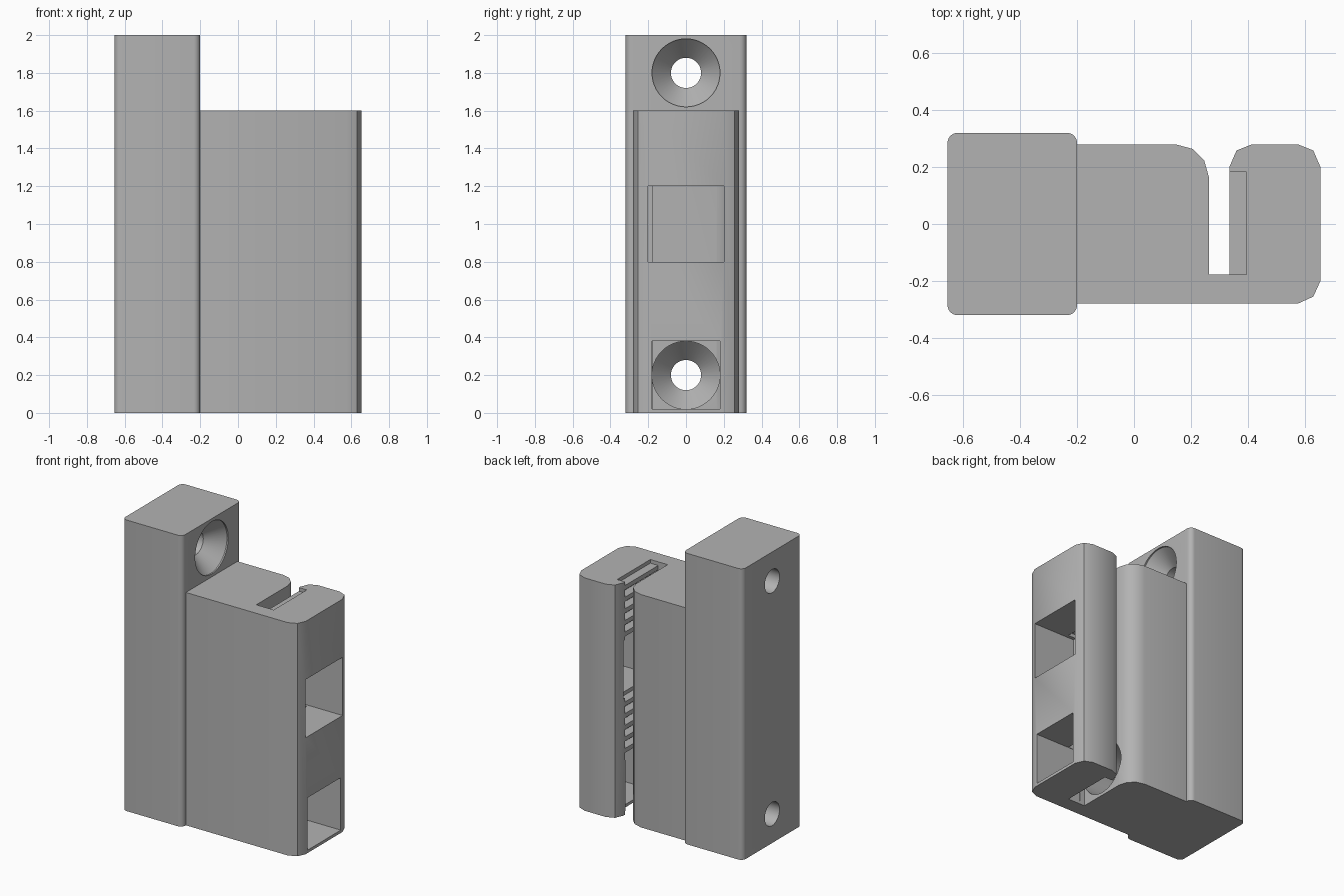
import bpy, bmesh, math
from mathutils import Matrix

if "Cube" in bpy.data.objects:
    bpy.data.objects.remove(bpy.data.objects["Cube"])

grey = bpy.data.materials.new("plain grey")
grey.diffuse_color = (0.45, 0.45, 0.45, 1)
grey.use_nodes = True
grey.node_tree.nodes["Principled BSDF"].inputs["Base Color"].default_value = grey.diffuse_color


def make(name, bm):
    bmesh.ops.recalc_face_normals(bm, faces=bm.faces)
    me = bpy.data.meshes.new(name)
    bm.to_mesh(me)
    bm.free()
    me.materials.append(grey)
    ob = bpy.data.objects.new(name, me)
    bpy.context.collection.objects.link(ob)
    return ob


def prism(name, pts, z0, z1):
    bm = bmesh.new()
    f = bm.faces.new([bm.verts.new((x, y, z0)) for x, y in pts])
    r = bmesh.ops.extrude_face_region(bm, geom=[f])
    verts = [v for v in r["geom"] if isinstance(v, bmesh.types.BMVert)]
    bmesh.ops.translate(bm, verts=verts, vec=(0, 0, z1 - z0))
    return make(name, bm)


def box(name, x0, x1, y0, y1, z0, z1):
    return prism(name, [(x0, y0), (x1, y0), (x1, y1), (x0, y1)], z0, z1)


def lathe_x(name, z, profile, n=48):
    """Closed solid turned around a line along x; profile is (x, radius)."""
    bm = bmesh.new()
    rings = []
    for x, r in profile:
        rings.append([bm.verts.new((x, r * math.cos(2 * math.pi * i / n),
                                    z + r * math.sin(2 * math.pi * i / n))) for i in range(n)])
    for a, b in zip(rings, rings[1:]):
        for i in range(n):
            j = (i + 1) % n
            bm.faces.new((a[i], a[j], b[j], b[i]))
    bm.faces.new(rings[0])
    bm.faces.new(rings[-1])
    return make(name, bm)


def cut(target, cutter):
    cutter.hide_render = True
    mod = target.modifiers.new("cut", 'BOOLEAN')
    mod.object = cutter
    mod.operation = 'DIFFERENCE'
    mod.solver = 'EXACT'
    bpy.context.view_layer.objects.active = target
    bpy.ops.object.modifier_apply(modifier=mod.name)
    bpy.data.objects.remove(cutter)


# Mounting block with rounded upright edges
r, outline = 0.035, []
for cx, cy, a0 in ((-0.235, 0.285, 0), (-0.62, 0.285, 90), (-0.62, -0.285, 180), (-0.235, -0.285, 270)):
    for k in range(7):
        a = math.radians(a0 + 15 * k)
        outline.append((cx + r * math.cos(a), cy + r * math.sin(a)))
block = prism("mounting_block", outline, 0, 2)

# Clamp body with the belt slot open to the back
body = prism("clamp_body", [
    (-0.2, -0.28), (0.575, -0.28), (0.63, -0.255), (0.655, -0.2), (0.655, 0.2),
    (0.63, 0.258), (0.575, 0.28), (0.415, 0.28), (0.36, 0.258), (0.335, 0.2),
    (0.335, -0.177), (0.263, -0.177), (0.263, 0.165), (0.247, 0.222),
    (0.205, 0.264), (0.145, 0.28), (-0.2, 0.28)], 0, 1.6)

# Countersunk screw holes through the block
for z in (0.2, 1.8):
    cut(block, lathe_x("screw_cutter", z, [(-0.8, 0.08), (-0.32, 0.08), (-0.21, 0.18), (-0.1, 0.18)]))

# Screw access bore, then the two square windows in the arm
cut(body, lathe_x("bore_cutter", 0.2, [(-0.3, 0.18), (0.3, 0.18)]))
cut(body, box("lower_window", 0.3, 0.8, -0.18, 0.18, 0.02, 0.38))
cut(body, box("middle_window", 0.335, 0.8, -0.2, 0.2, 0.8, 1.2))

# Belt tooth grooves along the inner wall of the arm
for k in range(21):
    z = 0.08 * k
    if 0.05 < z < 0.37 or 0.81 < z < 1.19:
        continue
    cut(body, box("groove", 0.3, 0.395, -0.177, 0.183, z - 0.025, z + 0.025))

# Smooth rounded edges, keep sharp ones
for ob in (block, body):
    bpy.ops.object.select_all(action='DESELECT')
    ob.select_set(True)
    bpy.context.view_layer.objects.active = ob
    bpy.ops.object.shade_smooth_by_angle(angle=math.radians(32))
